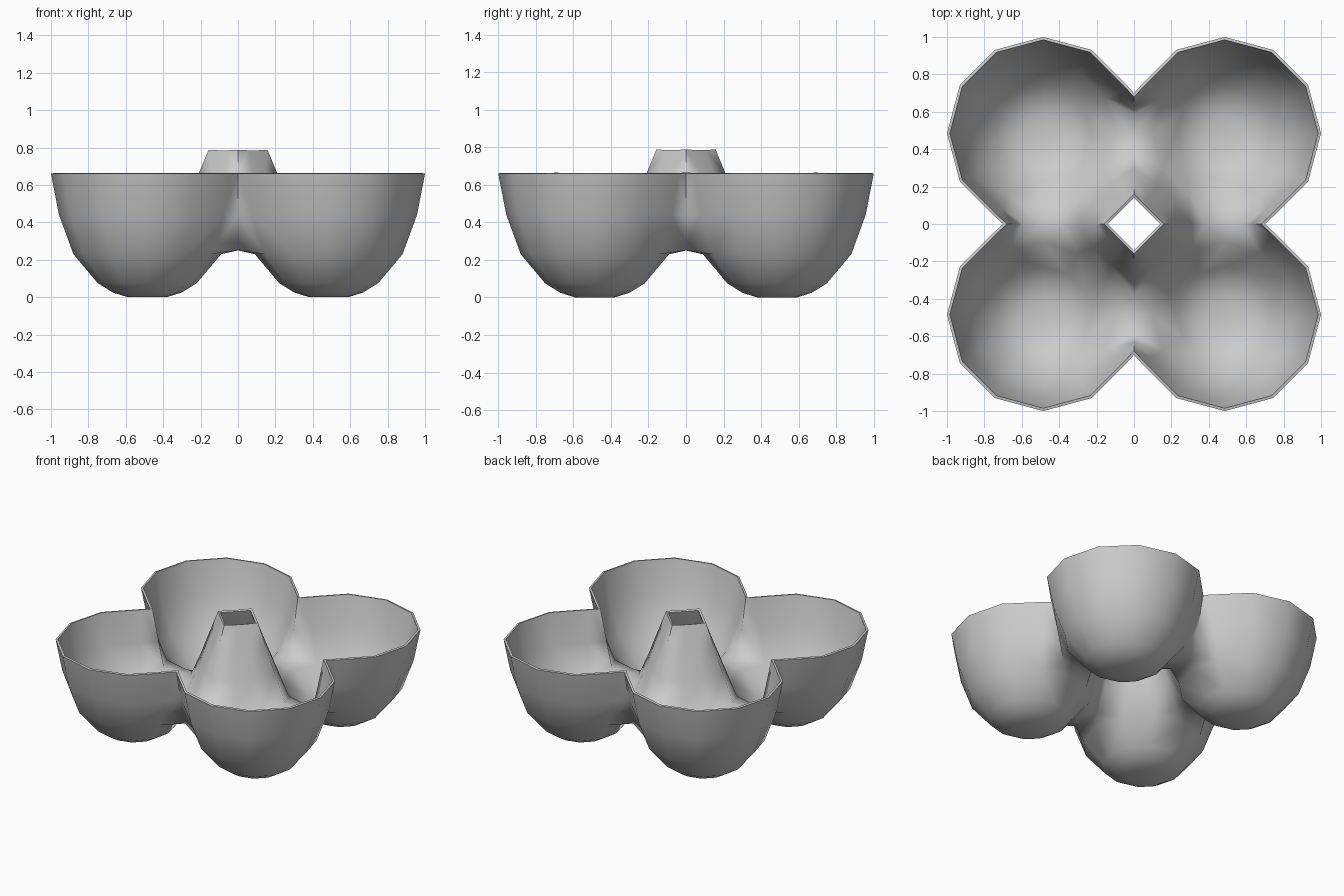
import bpy, bmesh, math

cube = bpy.data.objects.get("Cube")
if cube:
    bpy.data.objects.remove(cube)

CENTRE = 0.485      # cup centre offset on x and y
STEP = math.tau / 12

pulp = bpy.data.materials.new("grey pulp")
pulp.use_nodes = True
colour = (0.6, 0.6, 0.6, 1)
pulp.diffuse_color = colour
pulp.node_tree.nodes["Principled BSDF"].inputs["Base Color"].default_value = colour

bm = bmesh.new()


def ring_point(k, r, z):
    a = k * STEP
    return bm.verts.new((CENTRE + r * math.cos(a), CENTRE + r * math.sin(a), z))


def bridge(low, high, closed=False):
    n = len(low)
    for i in range(n if closed else n - 1):
        j = (i + 1) % n
        bm.faces.new((low[i], low[j], high[j], high[i]))


# Rounded bottom of one cup
rings = [[ring_point(k, r, z) for k in range(12)]
         for r, z in ((0.105, 0), (0.185, 0.025), (0.265, 0.075), (0.395, 0.23))]
bm.faces.new(rings[0][::-1])
for low, high in zip(rings, rings[1:]):
    bridge(low, high, True)
base = rings[-1]


# Saddles that join the cup to its neighbours
def saddle_points(swap):
    pts = ((0, 0.6, 0.25), (0, CENTRE, 0.25), (0, 0.37, 0.25))
    return [bm.verts.new((y, x, z) if swap else (x, y, z)) for x, y, z in pts]


side_x = saddle_points(False)
side_y = saddle_points(True)
bridge(base[5:8], side_x)
bridge([base[10], base[9], base[8]], side_y)

# Outer wall, open towards the neighbours
row = [side_y[0]] + [base[k % 12] for k in range(-2, 6)] + [side_x[0]]
for r, notch, z in ((0.472, 0.65, 0.44), (0.515, 0.70, 0.66)):
    upper = ([bm.verts.new((notch, 0, z))] + [ring_point(k, r, z) for k in range(-2, 6)]
             + [bm.verts.new((0, notch, z))])
    bridge(row, upper)
    row = upper

# One side of the hollow central post
row = [side_x[2], base[7], base[8], side_y[2]]
for reach, bulge, z in ((0.28, 0.02, 0.44), (0.19, 0.005, 0.66), (0.14, 0, 0.78)):
    upper = []
    for i in range(4):
        t = i / 3
        b = bulge if i in (1, 2) else 0
        upper.append(bm.verts.new((reach * t + b, reach * (1 - t) + b, z)))
    bridge(row, upper)
    row = upper

bmesh.ops.recalc_face_normals(bm, faces=bm.faces)
bm.faces.ensure_lookup_table()
if bm.faces[0].normal.z > 0:
    bmesh.ops.reverse_faces(bm, faces=bm.faces)
mesh = bpy.data.meshes.new("egg_tray")
bm.to_mesh(mesh)
bm.free()
mesh.materials.append(pulp)
tray = bpy.data.objects.new("egg_tray", mesh)
bpy.context.collection.objects.link(tray)

# Four cups by mirroring, then wall thickness
mirror = tray.modifiers.new("four_cups", 'MIRROR')
mirror.use_axis = (True, True, False)
shell = tray.modifiers.new("wall", 'SOLIDIFY')
shell.thickness = 0.015
shell.offset = -1
shell.use_even_offset = True

bpy.ops.object.select_all(action='DESELECT')
tray.select_set(True)
bpy.context.view_layer.objects.active = tray
for name in ("four_cups", "wall"):
    bpy.ops.object.modifier_apply(modifier=name)
bpy.ops.object.shade_smooth_by_angle(angle=math.radians(70))
